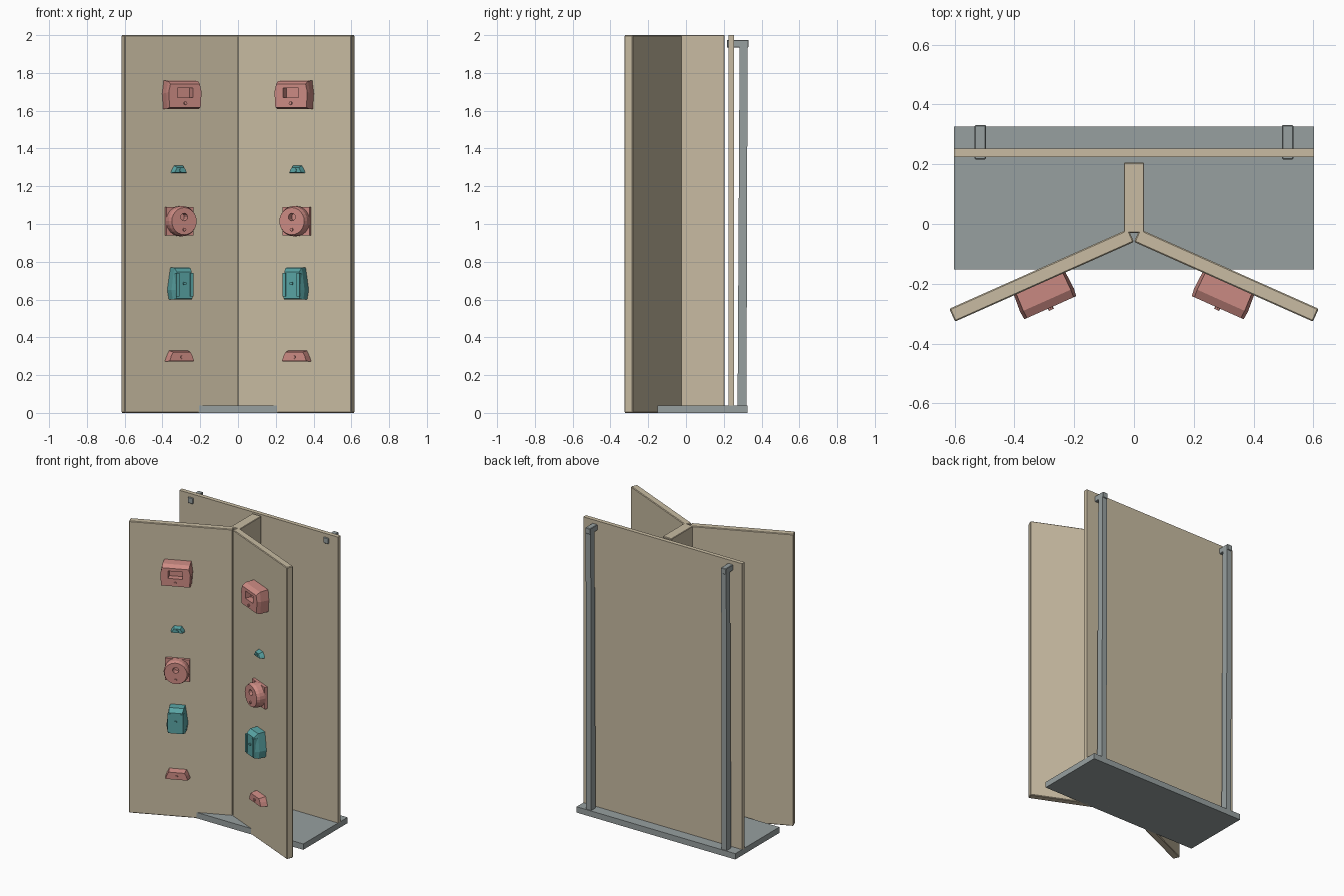
import bpy, bmesh, math
from mathutils import Vector

if "Cube" in bpy.data.objects:
    bpy.data.objects.remove(bpy.data.objects["Cube"])


def material(name, rgb):
    m = bpy.data.materials.new(name)
    m.use_nodes = True
    m.diffuse_color = (*rgb, 1)
    m.node_tree.nodes["Principled BSDF"].inputs["Base Color"].default_value = (*rgb, 1)
    return m


PLY = material("plywood tan", (0.58, 0.50, 0.36))
STEEL = material("steel grey", (0.31, 0.35, 0.35))
PINK = material("hold pink", (0.61, 0.26, 0.23))
TEAL = material("hold teal", (0.10, 0.37, 0.37))

# Wing frame: u runs outward along the front face, d stands out from it
ANGLE = math.radians(24)
HINGE_Y = -0.06
MID = 0.345


def wing_point(side, u, d, z):
    c, s = math.cos(ANGLE), math.sin(ANGLE)
    return Vector((side * (u * c - d * s), HINGE_Y - u * s - d * c, z))


def straight(x, y, z):
    return Vector((x, y, z))


def loft(name, rings, mat, place=straight, bevel=0):
    """Skin equal-length rings of points and cap both ends."""
    bm = bmesh.new()
    loops = [[bm.verts.new(place(*p)) for p in ring] for ring in rings]
    for a, b in zip(loops, loops[1:]):
        for i in range(len(a)):
            j = (i + 1) % len(a)
            bm.faces.new((a[i], a[j], b[j], b[i]))
    bm.faces.new(loops[0])
    bm.faces.new(loops[-1])
    bmesh.ops.recalc_face_normals(bm, faces=bm.faces)
    if bevel:
        bmesh.ops.bevel(bm, geom=bm.edges[:], offset=bevel, segments=1, affect='EDGES')
    me = bpy.data.meshes.new(name)
    bm.to_mesh(me)
    bm.free()
    me.materials.append(mat)
    ob = bpy.data.objects.new(name, me)
    bpy.context.collection.objects.link(ob)
    return ob


def box(name, x, y, z, mat, place=straight, bevel=0):
    rings = [[(x[0], y[0], k), (x[1], y[0], k), (x[1], y[1], k), (x[0], y[1], k)] for k in z]
    return loft(name, rings, mat, place, bevel)


def disc(u, z, r, d, n):
    return [(u + r * math.cos(2 * math.pi * i / n), d, z + r * math.sin(2 * math.pi * i / n))
            for i in range(n)]


def outline(d, z, low, mid, top):
    """Barrel-sided outline; z is (bottom, middle, top), then half widths."""
    halves = list(zip((low, mid, top), z))
    return ([(MID + w, d, h) for w, h in halves]
            + [(MID - w, d, h) for w, h in reversed(halves)])


def cut(ob, cutter):
    mod = ob.modifiers.new("pocket", 'BOOLEAN')
    mod.object, mod.operation, mod.solver = cutter, 'DIFFERENCE', 'EXACT'
    dg = bpy.context.evaluated_depsgraph_get()
    me = bpy.data.meshes.new_from_object(ob.evaluated_get(dg))
    ob.modifiers.clear()
    ob.data = me
    bpy.data.objects.remove(cutter)


# Base, spine and back board
box("base_plate", (-0.602, 0.602), (-0.152, 0.326), (0, 0.04), STEEL)
box("spine_board", (-0.034, 0.034), (-0.03, 0.205), (0.003, 2), PLY, bevel=0.003)
box("back_board", (-0.602, 0.602), (0.224, 0.253), (0.035, 2), PLY)

for side, label in ((1, "left"), (-1, "right")):
    def place(u, d, z, side=side):
        return wing_point(side, u, d, z)

    def bolt(name, z, d, mat):
        loft(f"{label}_{name}_bolt", [disc(MID, z, 0.009, k, 8) for k in (d - 0.01, d + 0.008)],
             mat, place)

    # Angled wing board
    box(f"{label}_wing_board", (0, 0.655), (-0.047, 0), (0, 2), PLY, place, 0.004)

    # Rear post and the clip through the back board
    x = 0.514 * side
    xs = (x - 0.019, x + 0.019)
    loft(f"{label}_post",
         [[(xs[0], a, z), (xs[1], a, z), (xs[1], b, z), (xs[0], b, z)]
          for a, b, z in ((0.273, 0.32, 0.038), (0.284, 0.326, 1.97))], STEEL)
    box(f"{label}_clip", xs, (0.216, 0.331), (1.935, 1.975), STEEL, bevel=0.003)

    # Large pocket hold
    big = loft(f"{label}_pocket_hold",
               [outline(-0.005, (1.61, 1.69, 1.76), 0.088, 0.094, 0.085),
                outline(0.06, (1.61, 1.695, 1.757), 0.093, 0.098, 0.087),
                outline(0.087, (1.618, 1.70, 1.74), 0.09, 0.095, 0.085)], PINK, place)
    cut(big, box("cutter", (MID - 0.045, MID + 0.045), (0.045, 0.2), (1.67, 1.72), PINK, place))
    bolt("pocket_hold", 1.64, 0.087, PINK)

    # Small chip hold
    loft(f"{label}_chip_hold",
         [outline(-0.005, (1.27, 1.285, 1.31), 0.046, 0.042, 0.026),
          outline(0.03, (1.273, 1.283, 1.30), 0.034, 0.03, 0.02)], TEAL, place)
    bolt("chip_hold", 1.285, 0.028, TEAL)

    # Round hold on a square foot
    box(f"{label}_round_hold_foot", (MID - 0.077, MID + 0.077), (-0.005, 0.02),
        (0.94, 1.09), PINK, place)
    rnd = loft(f"{label}_round_hold",
               [disc(MID, 1.015, r, d, 24) for r, d in ((0.08, 0.015), (0.08, 0.055), (0.072, 0.075))],
               PINK, place)
    cut(rnd, loft("cutter", [disc(MID, 1.037, 0.02, d, 12) for d in (0.03, 0.2)], PINK, place))
    bolt("round_hold", 0.97, 0.075, PINK)

    # Upright pinch hold with two rails
    loft(f"{label}_pinch_hold",
         [outline(-0.005, (0.6, 0.65, 0.77), 0.056, 0.065, 0.047),
          outline(0.05, (0.6, 0.65, 0.768), 0.056, 0.063, 0.047),
          outline(0.078, (0.605, 0.65, 0.745), 0.045, 0.048, 0.042)], TEAL, place)
    for k in (-1, 1):
        u = MID + 0.041 * k
        box(f"{label}_pinch_rail", (u - 0.009, u + 0.009), (0.055, 0.086), (0.615, 0.74),
            TEAL, place)
    bolt("pinch_hold", 0.685, 0.078, TEAL)

    # Low edge hold
    loft(f"{label}_edge_hold",
         [outline(-0.005, (0.272, 0.30, 0.33), 0.08, 0.07, 0.055),
          outline(0.045, (0.274, 0.30, 0.322), 0.07, 0.062, 0.05)], PINK, place)
    bolt("edge_hold", 0.295, 0.043, PINK)
